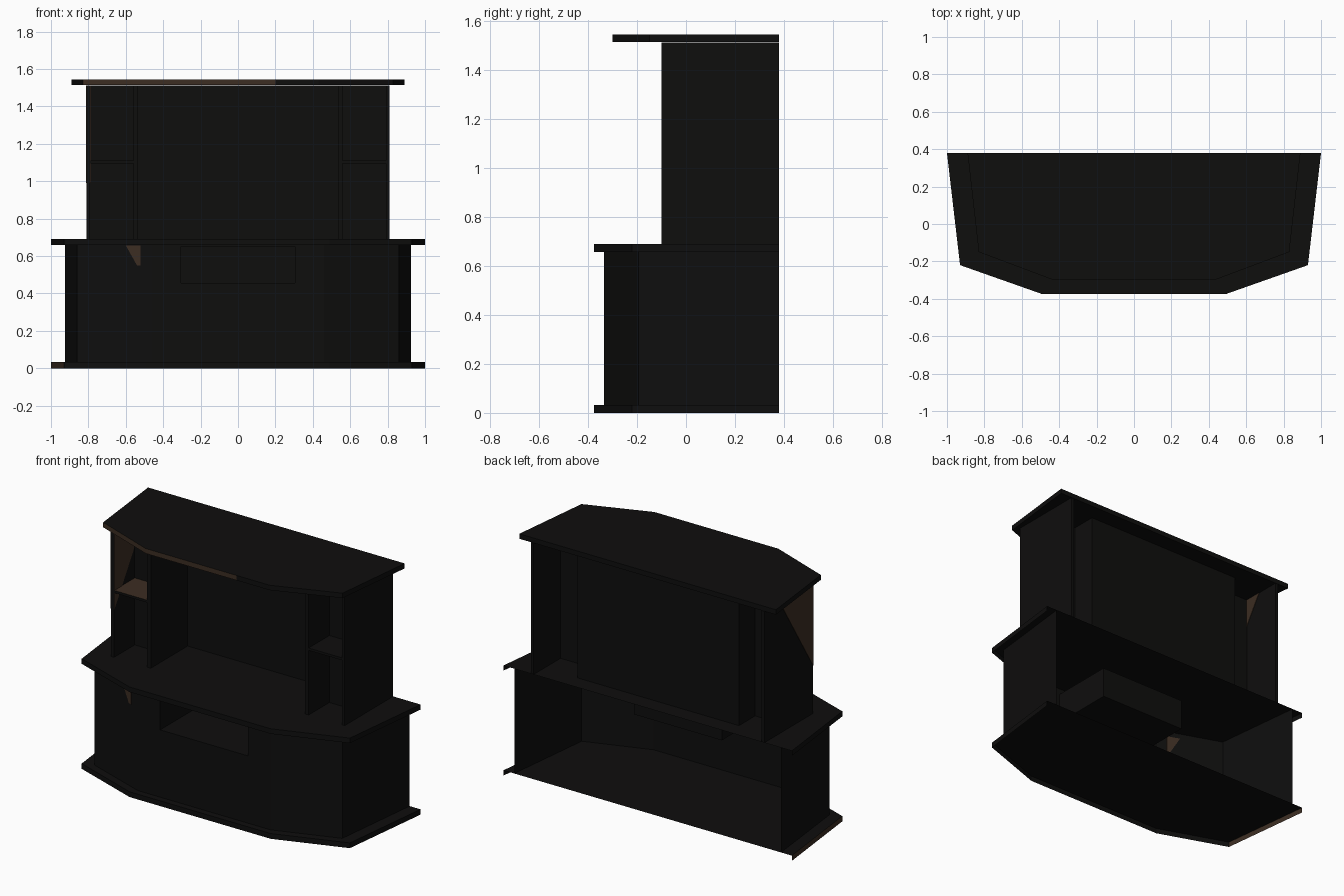
import bpy, bmesh
from mathutils import Vector

cube = bpy.data.objects.get("Cube")
if cube:
    bpy.data.objects.remove(cube, do_unlink=True)


def material(name, rgb):
    m = bpy.data.materials.new(name)
    m.use_nodes = True
    m.diffuse_color = (*rgb, 1)
    bsdf = m.node_tree.nodes["Principled BSDF"]
    bsdf.inputs["Base Color"].default_value = (*rgb, 1)
    bsdf.inputs["Roughness"].default_value = 0.8
    return m


BLACK = material("black_wood", (0.0045, 0.0044, 0.0043))
BROWN = material("brown_wood", (0.045, 0.026, 0.016))


def finish(name, bm, is_brown=None, base=BLACK):
    """Store the bmesh as an object; is_brown(face) picks the brown faces."""
    bmesh.ops.remove_doubles(bm, verts=bm.verts, dist=0.0005)
    bmesh.ops.recalc_face_normals(bm, faces=bm.faces)
    mesh = bpy.data.meshes.new(name)
    mesh.materials.append(base)
    mesh.materials.append(BROWN)
    for f in bm.faces:
        f.material_index = int(bool(is_brown and is_brown(f)))
    bm.to_mesh(mesh)
    bm.free()
    obj = bpy.data.objects.new(name, mesh)
    bpy.context.collection.objects.link(obj)
    return obj


def quad(bm, pts):
    return bm.faces.new([bm.verts.new(p) for p in pts])


def walls(bm, path, z0, z1):
    """Upright sheets along an open path of (x, y) points."""
    for (ax, ay), (bx, by) in zip(path, path[1:]):
        quad(bm, [(ax, ay, z0), (bx, by, z0), (bx, by, z1), (ax, ay, z1)])


def box(name, x, y, z, is_brown=None):
    bm = bmesh.new()
    bmesh.ops.create_cube(bm, size=1)
    for v in bm.verts:
        v.co = [(a + b) / 2 + c * (b - a) for (a, b), c in zip((x, y, z), v.co)]
    return finish(name, bm, is_brown)


def mirrored(half):
    """Bow-front outline from its -x half, listed back to front."""
    return half + [(-x, y) for x, y in reversed(half)]


def prism(name, pts, offset, is_brown=None, base=BLACK):
    bm = bmesh.new()
    face = quad(bm, pts)
    new = bmesh.ops.extrude_face_region(bm, geom=[face])["geom"]
    for v in new:
        if isinstance(v, bmesh.types.BMVert):
            v.co += Vector(offset)
    return finish(name, bm, is_brown, base)


BACK = 0.38
base_outline = mirrored([(-1, BACK), (-0.93, -0.22), (-0.49, -0.375)])
body = mirrored([(-0.925, BACK), (-0.86, -0.195), (-0.46, -0.335)])

# Base and counter: top sheets with a skirt, open at the back and below
for name, z0, z1 in (("base_plate", 0, 0.033), ("counter_top", 0.658, 0.69)):
    bm = bmesh.new()
    quad(bm, [(x, y, z1) for x, y in base_outline])
    walls(bm, base_outline, z0, z1)
    finish(name, bm, lambda f: name == "base_plate"
           and f.calc_center_median().x < -0.95)

# Lower cabinet sides and bowed front, with the nook opening left free
FLOOR, TOP = 0.033, 0.69
NX, NZ0, NZ1, NY, FY = 0.305, 0.455, 0.65, 0.08, -0.335
bm = bmesh.new()
walls(bm, body[:3] + [(-NX, FY)], FLOOR, TOP)
walls(bm, [(NX, FY)] + body[3:], FLOOR, TOP)
walls(bm, [(-NX, FY), (NX, FY)], FLOOR, NZ0)
walls(bm, [(-NX, FY), (NX, FY)], NZ1, TOP)
finish("lower_cabinet", bm)

# Open nook set into the front
bm = bmesh.new()
walls(bm, [(-NX, FY), (-NX, NY), (NX, NY), (NX, FY)], NZ0, NZ1)
for z in (NZ0, NZ1):
    quad(bm, [(-NX, FY, z), (NX, FY, z), (NX, NY, z), (-NX, NY, z)])
finish("nook", bm)


# Small brown patch on the angled front panel
def on_panel(x, z):
    return (x, FY + (-0.46 - x) * 0.35 - 0.003, z)


prism("front_patch", [on_panel(-0.6, 0.657), on_panel(-0.52, 0.657),
                      on_panel(-0.52, 0.55), on_panel(-0.54, 0.55)],
      (0, 0.005, 0), base=BROWN)

# Two shelf towers on the counter
HF, HTOP, SHELF = -0.1, 1.512, 1.11
for side, s in (("right", -1), ("left", 1)):
    def span(a, b):
        return tuple(sorted((s * a, s * b)))

    box(side + "_outer_wall", span(0.79, 0.81), (HF, BACK), (TOP, HTOP))
    box(side + "_divider", span(0.535, 0.56), (HF, 0.275), (TOP, HTOP))
    box(side + "_shelf", span(0.56, 0.79), (HF, 0.11), (SHELF - 0.015, SHELF),
        lambda f: s < 0 and f.normal.z > 0.5)
    box(side + "_tower_back", span(0.56, 0.79), (0.105, 0.115), (TOP, HTOP))

# Brown corner of the right outer wall, showing on both faces
for name, x in (("wall_patch_outer", -0.813), ("wall_patch_inner", -0.791)):
    prism(name, [(x, 0.23, HTOP), (x, HF, HTOP), (x, HF, 0.99)],
          (0.004, 0, 0), base=BROWN)

# Back panel between the towers
box("centre_back_panel", (-0.545, 0.545), (0.265, 0.275), (TOP, HTOP))

# Hutch top with a bowed front, part of its edge brown
half = [(-0.89, BACK), (-0.83, -0.15), (-0.43, -0.3)]
outline = half + [(0.2, -0.3)] + mirrored(half)[3:]
prism("hutch_top", [(x, y, 1.514) for x, y in outline], (0, 0, 0.031),
      lambda f: abs(f.normal.z) < 0.5 and f.normal.y < -0.5
      and f.calc_center_median().x < 0.2)
